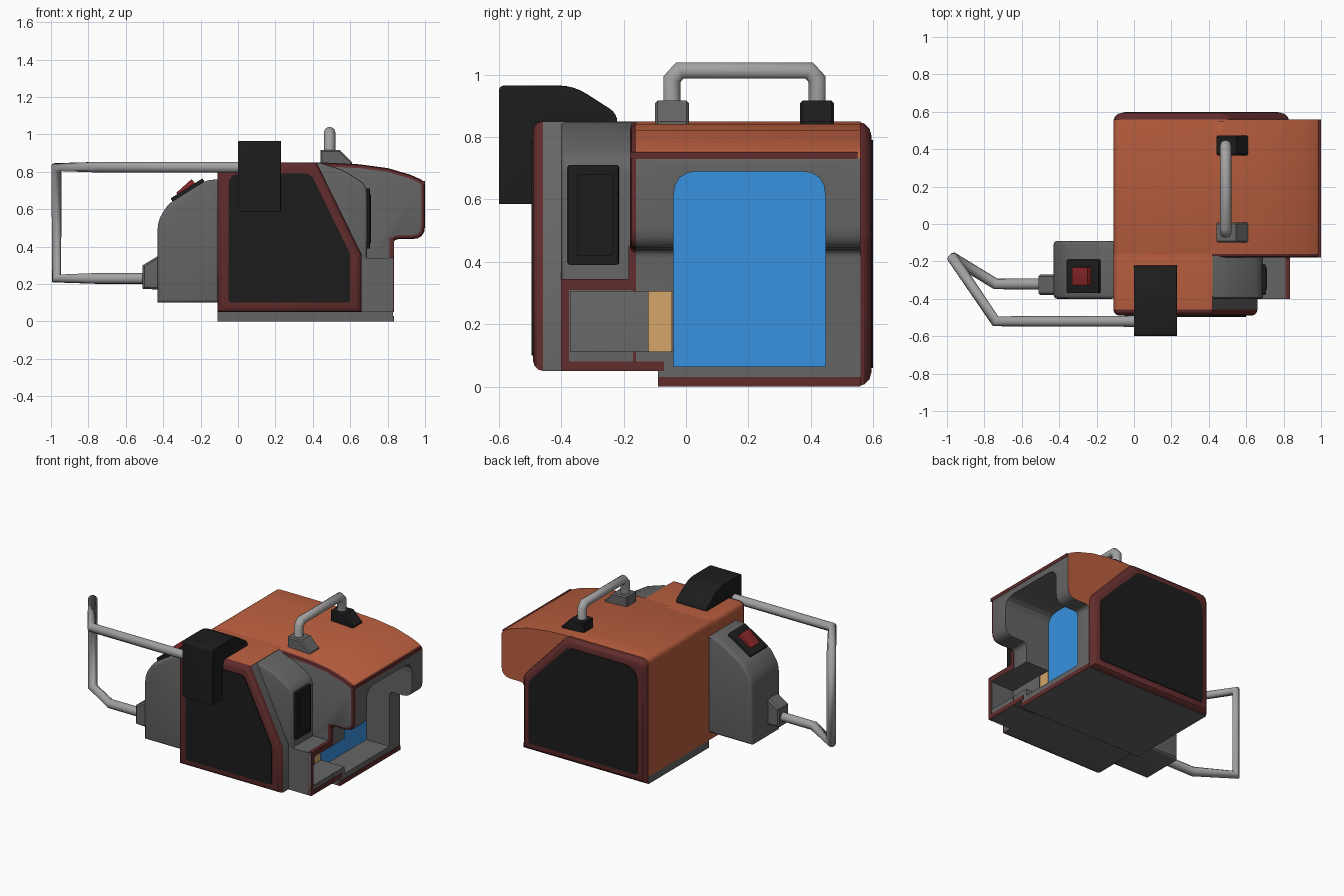
import bpy, bmesh, math
from mathutils import Vector

if "Cube" in bpy.data.objects:
    bpy.data.objects.remove(bpy.data.objects["Cube"])

COLORS = {
    "grey": (0.13, 0.13, 0.13), "orange": (0.50, 0.115, 0.05), "maroon": (0.12, 0.025, 0.025),
    "black": (0.012, 0.012, 0.012), "blue": (0.04, 0.29, 0.75), "tan": (0.66, 0.38, 0.14),
    "steel": (0.36, 0.36, 0.36), "red": (0.25, 0.02, 0.02),
}
NAMES = list(COLORS)
MATS = []
for n, c in COLORS.items():
    m = bpy.data.materials.new(n)
    m.diffuse_color = (*c, 1)
    m.use_nodes = True
    m.node_tree.nodes["Principled BSDF"].inputs["Base Color"].default_value = m.diffuse_color
    MATS.append(m)


def fillet(pts):
    """Round 2D corners given as (u, v, radius)."""
    out = []
    for i, p in enumerate(pts):
        c = Vector(p[:2])
        if len(p) < 3:
            out.append(c)
            continue
        a, b = Vector(pts[i - 1][:2]), Vector(pts[(i + 1) % len(pts)][:2])
        s, e = c + (a - c).normalized() * p[2], c + (b - c).normalized() * p[2]
        for k in range(5):
            t = k / 4
            out.append(s * (1 - t) ** 2 + c * 2 * t * (1 - t) + e * t * t)
    return out


def prism(name, pts, axis, lo, hi, color="grey", bevel=0, ends=(1, 1), rim=None, seg=3):
    """Extrude a profile along x or y; bevel the edges of the chosen ends."""
    place = (lambda u, v, w: (u, w, v)) if axis == "y" else (lambda u, v, w: (w, u, v))
    pts = fillet(pts)
    bm = bmesh.new()
    rings = [[bm.verts.new(place(p.x, p.y, w)) for p in pts] for w in (lo, hi)]
    caps = [bm.faces.new(r) for r in rings]
    n = len(pts)
    for i in range(n):
        j = (i + 1) % n
        bm.faces.new((rings[0][i], rings[0][j], rings[1][j], rings[1][i]))
    bmesh.ops.recalc_face_normals(bm, faces=bm.faces)
    for f in bm.faces:
        f.normal_update()
        col = color(f.normal, f.calc_center_median()) if callable(color) else color
        f.material_index = NAMES.index(col)
    if bevel:
        edges = list({e for c, use in zip(caps, ends) if use for e in c.edges})
        bmesh.ops.bevel(bm, geom=edges, offset=bevel, segments=seg, profile=0.5, affect="EDGES",
                        material=NAMES.index(rim) if rim else -1, clamp_overlap=True)
    me = bpy.data.meshes.new(name)
    bm.to_mesh(me)
    bm.free()
    for m in MATS:
        me.materials.append(m)
    ob = bpy.data.objects.new(name, me)
    bpy.context.collection.objects.link(ob)
    return ob


def box(name, x, y, z, color="grey", bevel=0):
    return prism(name, [(x[0], z[0]), (x[1], z[0]), (x[1], z[1]), (x[0], z[1])], "y", *y, color, bevel, seg=2)


def tube(name, pts, radius=0.03):
    cu = bpy.data.curves.new(name, "CURVE")
    cu.dimensions = "3D"
    cu.bevel_depth, cu.bevel_resolution, cu.use_fill_caps = radius, 3, True
    sp = cu.splines.new("POLY")
    sp.points.add(len(pts) - 1)
    for q, p in zip(sp.points, pts):
        q.co = (*p, 1)
    cu.materials.append(MATS[NAMES.index("steel")])
    ob = bpy.data.objects.new(name, cu)
    bpy.context.collection.objects.link(ob)


# Central body with overhanging hood
def hood_color(n, c):
    if n.x < -0.5 or n.y > 0.5 or (n.z > 0.3 and c.z > 0.6):
        return "orange"
    return "grey"


hood = prism("main_body_hood",
             [(-0.11, 0.05), (-0.11, 0.85, 0.04), (0.45, 0.85), (0.65, 0.84), (0.8, 0.82), (0.92, 0.785),
              (1.0, 0.75, 0.03), (1.0, 0.44, 0.07), (0.83, 0.44, 0.03), (0.83, 0.05)],
             "y", -0.18, 0.56, hood_color, 0.02, (1, 0), "maroon", 2)


# Front and back side shells with dark inset panels
def shell_color(n, c):
    if abs(n.y) > 0.5:
        return "maroon"
    if n.x < -0.3 or n.z > 0.8:
        return "orange"
    return "grey"


prism("front_side", [(-0.11, 0.05), (-0.11, 0.85, 0.04), (0.42, 0.85), (0.66, 0.36), (0.66, 0.05)],
      "y", -0.49, -0.12, shell_color, 0.05, (1, 0), "maroon")
prism("front_panel", [(-0.05, 0.1, 0.02), (-0.05, 0.79, 0.06), (0.39, 0.79, 0.03), (0.6, 0.36, 0.03), (0.6, 0.1, 0.02)],
      "y", -0.496, -0.45, "black")
prism("back_side", [(-0.11, 0.0), (-0.11, 0.85, 0.06), (0.5, 0.85, 0.03), (0.83, 0.5, 0.03), (0.83, 0.0)],
      "y", 0.46, 0.595, shell_color, 0.05, (0, 1), "maroon")
prism("back_panel", [(-0.05, 0.06, 0.02), (-0.05, 0.79, 0.1), (0.47, 0.79, 0.03), (0.77, 0.48, 0.03), (0.77, 0.06, 0.02)],
      "y", 0.55, 0.6, "black")
box("base_slab", (-0.11, 0.83), (-0.09, 0.56), (0, 0.06))

# Lower tray block
block = prism("tray_block", [(0.5, 0.05), (0.5, 0.34), (0.83, 0.34), (0.83, 0.05)], "y", -0.4, -0.17)

# Recesses on the right side
window = prism("window_cutter", [(-0.04, 0.065), (0.447, 0.065), (0.447, 0.69, 0.08), (-0.04, 0.69, 0.08)], "x", 0.65, 1.3)
tray = prism("tray_cutter", [(-0.37, 0.112), (-0.03, 0.112), (-0.03, 0.304), (-0.37, 0.304)], "x", 0.65, 1.3)
for ob, cutters in ((hood, (window, tray)), (block, (tray,))):
    for c in cutters:
        c.hide_render = True
        c.hide_set(True)
        c.display_type = "WIRE"
        md = ob.modifiers.new("cut", "BOOLEAN")
        md.operation, md.object, md.solver = "DIFFERENCE", c, "EXACT"
prism("blue_back", [(-0.04, 0.065), (0.447, 0.065), (0.447, 0.69, 0.08), (-0.04, 0.69, 0.08)], "x", 0.64, 0.655, "blue")
prism("tan_back", [(-0.37, 0.112), (-0.045, 0.112), (-0.045, 0.304), (-0.37, 0.304)], "x", 0.64, 0.655, "tan")

# Maroon trim on the right side
for i, (x, y, z) in enumerate([
        (0.83, (-0.4, -0.16), (0.31, 0.345)), (0.83, (-0.4, -0.375), (0.05, 0.345)),
        (0.83, (-0.4, -0.07), (0.05, 0.08)), (0.83, (-0.09, 0.56), (0.0, 0.03)),
        (0.83, (-0.185, -0.16), (0.31, 0.45)), (1.0, (-0.18, 0.55), (0.73, 0.752))]):
    box(f"trim_{i}", (x - 0.02, x + 0.003 if x < 1 else x + 0.001), y, z, "maroon")

# Screen pod
prism("screen_pod", [(0.3, 0.33), (0.3, 0.848), (0.44, 0.848), (0.56, 0.81), (0.69, 0.73, 0.05), (0.69, 0.33)],
      "y", -0.4, -0.17, "grey", 0.015, (1, 0))
box("screen_frame", (0.66, 0.705), (-0.38, -0.215), (0.39, 0.71), "black", 0.008)
box("screen", (0.68, 0.71), (-0.35, -0.235), (0.42, 0.68), "black")

# Left control box with rocker switch
prism("control_box", [(-0.43, 0.1), (-0.43, 0.54, 0.05), (-0.37, 0.63, 0.03), (-0.17, 0.755, 0.03), (-0.1, 0.76), (-0.1, 0.1)],
      "y", -0.4, -0.09, "grey", 0.02)
for name, size, col, tilt, loc in (("switch_frame", (0.1, 0.09, 0.025), "black", 32, (-0.262, -0.28, 0.69)),
                                   ("switch_rocker", (0.055, 0.05, 0.025), "red", 42, (-0.273, -0.28, 0.705))):
    ob = box(name, (-size[0], size[0]), (-size[1], size[1]), (-size[2], size[2]), col, 0.006)
    ob.rotation_euler.y = -math.radians(tilt)
    ob.location = loc
prism("tube_socket", [(-0.42, 0.17), (-0.42, 0.355), (-0.51, 0.3), (-0.51, 0.175)], "y", -0.38, -0.27, "grey", 0.01, seg=1)

# Side handle loop and its bracket
tube("side_handle", [(0.1, -0.52, 0.825), (-0.74, -0.52, 0.825), (-0.97, -0.18, 0.825),
                     (-0.97, -0.18, 0.23), (-0.74, -0.32, 0.23), (-0.45, -0.32, 0.23)])
prism("handle_bracket", [(-0.6, 0.585), (-0.6, 0.965, 0.02), (-0.36, 0.965, 0.05), (-0.22, 0.875, 0.03),
                         (-0.22, 0.84), (-0.46, 0.84), (-0.46, 0.585)], "x", 0, 0.23, "black", 0.012)

# Top carry handle
tube("top_handle", [(0.49, -0.045, 0.87), (0.49, -0.045, 0.985), (0.49, -0.02, 1.013),
                    (0.49, 0.395, 1.013), (0.49, 0.42, 0.985), (0.49, 0.42, 0.87)])
for name, y, col in (("handle_foot_front", -0.045, "grey"), ("handle_foot_back", 0.42, "black")):
    prism(name, [(0.44, 0.83), (0.44, 0.917), (0.545, 0.917), (0.61, 0.85), (0.61, 0.83)],
          "y", y - 0.054, y + 0.054, col, 0.008, seg=1)

# Smooth shading with sharp edges kept
bpy.ops.object.select_all(action="DESELECT")
for ob in bpy.context.scene.objects:
    if ob.type == "MESH" and not ob.hide_render:
        ob.select_set(True)
        bpy.context.view_layer.objects.active = ob
bpy.ops.object.shade_smooth_by_angle(angle=math.radians(30))
